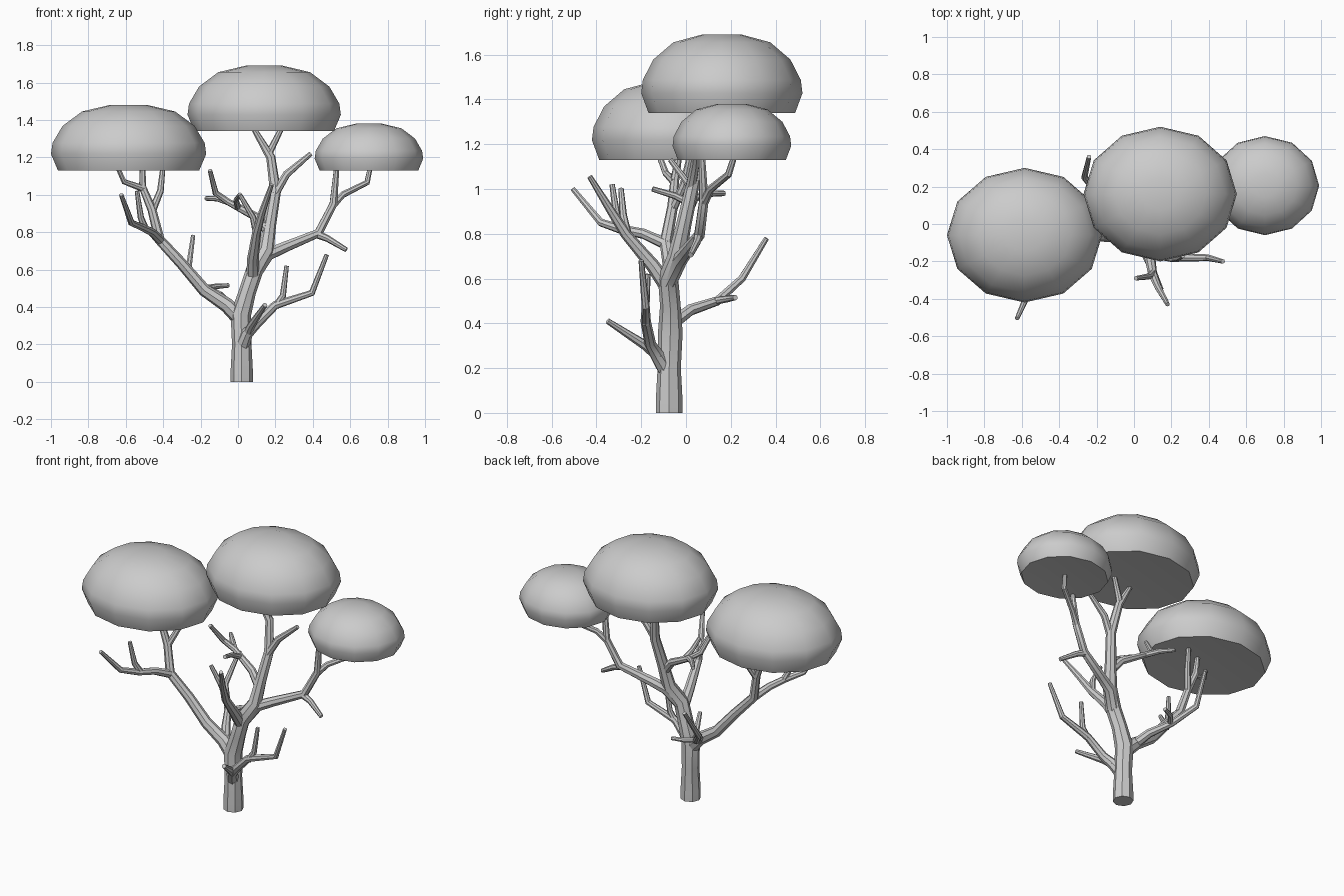
import bpy, bmesh
from math import cos, sin, pi


def finish(obj, angle):
    bpy.ops.object.select_all(action='DESELECT')
    obj.select_set(True)
    bpy.context.view_layer.objects.active = obj
    if obj.type == 'CURVE':
        bpy.ops.object.convert(target='MESH')
    bpy.ops.object.shade_smooth_by_angle(angle=angle)


def limb(name, *paths):
    """Eight-sided tapered tubes; each path point is (x, y, z, radius)."""
    cu = bpy.data.curves.new(name, 'CURVE')
    cu.dimensions = '3D'
    cu.bevel_depth = 1.0
    cu.bevel_resolution = 2
    cu.use_fill_caps = True
    for path in paths:
        sp = cu.splines.new('POLY')
        sp.points.add(len(path) - 1)
        for p, (x, y, z, r) in zip(sp.points, path):
            p.co = (x, y, z, 1)
            p.radius = r
    obj = bpy.data.objects.new(name, cu)
    bpy.context.collection.objects.link(obj)
    finish(obj, 0.7)


def canopy(name, centre, size, segments=12):
    """Low-poly cushion dome, turned from one profile of (radius, height)."""
    profile = [(0.24, 1.0), (0.60, 0.90), (0.85, 0.68), (0.98, 0.42),
               (1.0, 0.25), (0.91, 0.0), (0.5, 0.03)]
    bm = bmesh.new()
    rings = []
    for r, h in profile:
        rings.append([bm.verts.new((r * size[0] * cos(2 * pi * i / segments),
                                    r * size[1] * sin(2 * pi * i / segments),
                                    h * size[2])) for i in range(segments)])
    for a, b in zip(rings, rings[1:]):
        for i in range(segments):
            j = (i + 1) % segments
            bm.faces.new((a[i], b[i], b[j], a[j]))
    bm.faces.new(rings[0])
    bm.faces.new(rings[-1][::-1])
    bmesh.ops.recalc_face_normals(bm, faces=bm.faces)
    me = bpy.data.meshes.new(name)
    bm.to_mesh(me)
    bm.free()
    obj = bpy.data.objects.new(name, me)
    obj.location = centre
    bpy.context.collection.objects.link(obj)
    finish(obj, 1.0)


# Foliage cushions
canopy("canopy_left", (-0.585, -0.06, 1.13), (0.415, 0.36, 0.35))
canopy("canopy_middle", (0.14, 0.16, 1.34), (0.41, 0.36, 0.35))
canopy("canopy_right", (0.70, 0.205, 1.13), (0.29, 0.265, 0.25))

# Trunk running on into the central limb
limb("trunk",
     [(0.02, -0.075, 0, 0.06), (0.02, -0.075, 0.05, 0.06),
      (0.02, -0.075, 0.2, 0.052), (0.015, -0.07, 0.36, 0.055),
      (0.05, -0.07, 0.48, 0.046), (0.09, -0.08, 0.60, 0.046),
      (0.15, -0.04, 0.70, 0.042), (0.17, -0.01, 0.84, 0.034),
      (0.20, 0.03, 1.02, 0.03), (0.175, 0.07, 1.2, 0.025),
      (0.08, 0.06, 1.36, 0.014)],
     [(0.175, 0.07, 1.19, 0.02), (0.17, 0.07, 1.23, 0.02), (0.235, 0.1, 1.36, 0.014)],
     [(0.195, 0.02, 1.0, 0.024), (0.26, 0.04, 1.11, 0.021), (0.39, 0.05, 1.22, 0.013)])

# Inner twigs on the central limb
limb("inner_branch",
     [(0.165, -0.02, 0.80, 0.028), (0.10, 0.0, 0.88, 0.024), (-0.05, 0.04, 0.96, 0.018),
      (-0.12, 0.02, 1.01, 0.017), (-0.15, -0.07, 1.13, 0.012)],
     [(-0.05, 0.04, 0.96, 0.018), (-0.11, 0.10, 0.98, 0.016), (-0.17, 0.17, 0.98, 0.012)],
     [(0.0, 0.02, 0.935, 0.018), (-0.01, -0.05, 0.97, 0.015), (0.01, -0.15, 1.0, 0.012)])

# Left limb with its front fork and the twigs holding the canopy
limb("left_limb",
     [(0.02, -0.07, 0.33, 0.045), (-0.06, -0.06, 0.41, 0.04), (-0.18, -0.06, 0.49, 0.034),
      (-0.30, -0.07, 0.63, 0.03), (-0.42, -0.09, 0.76, 0.028),
      (-0.46, -0.06, 0.92, 0.024), (-0.51, -0.05, 1.04, 0.02), (-0.51, -0.03, 1.16, 0.014)],
     [(-0.50, -0.05, 1.03, 0.019), (-0.61, -0.09, 1.07, 0.015), (-0.645, -0.12, 1.15, 0.013)],
     [(-0.46, -0.06, 0.91, 0.021), (-0.415, -0.01, 1.02, 0.018), (-0.40, 0.02, 1.16, 0.013)],
     [(-0.41, -0.08, 0.75, 0.026), (-0.46, -0.19, 0.80, 0.023), (-0.50, -0.29, 0.82, 0.021),
      (-0.57, -0.38, 0.85, 0.018), (-0.625, -0.505, 1.0, 0.012)],
     [(-0.495, -0.28, 0.815, 0.02), (-0.52, -0.31, 0.88, 0.017), (-0.54, -0.33, 1.02, 0.012)])

# Low branch at the back left
limb("back_branch",
     [(-0.05, -0.06, 0.40, 0.03), (-0.10, 0.02, 0.46, 0.026), (-0.17, 0.14, 0.50, 0.021),
      (-0.265, 0.25, 0.60, 0.018), (-0.24, 0.36, 0.78, 0.012)],
     [(-0.165, 0.13, 0.50, 0.018), (-0.12, 0.19, 0.51, 0.015), (-0.05, 0.22, 0.515, 0.012)])

# Right limb under the small canopy
limb("right_limb",
     [(0.09, -0.08, 0.58, 0.038), (0.16, -0.03, 0.68, 0.035), (0.25, 0.0, 0.72, 0.03),
      (0.43, 0.06, 0.795, 0.025), (0.51, 0.08, 0.95, 0.022), (0.53, 0.07, 1.17, 0.014)],
     [(0.42, 0.055, 0.79, 0.022), (0.48, 0.05, 0.765, 0.018), (0.58, 0.02, 0.705, 0.013)],
     [(0.505, 0.08, 0.94, 0.021), (0.56, 0.11, 1.0, 0.018), (0.69, 0.19, 1.065, 0.016),
      (0.71, 0.22, 1.16, 0.013)])

# Tall branch leaning out to the front
limb("front_branch",
     [(0.08, -0.08, 0.56, 0.036), (0.08, -0.15, 0.66, 0.031), (0.10, -0.27, 0.80, 0.024),
      (0.13, -0.34, 0.91, 0.019), (0.18, -0.43, 1.055, 0.012)],
     [(0.10, -0.26, 0.79, 0.02), (0.08, -0.28, 0.88, 0.017), (0.01, -0.29, 1.0, 0.012)])

# Low branch at the front right
limb("low_branch",
     [(0.02, -0.08, 0.18, 0.04), (0.05, -0.13, 0.26, 0.032), (0.10, -0.16, 0.31, 0.026),
      (0.20, -0.18, 0.41, 0.023), (0.395, -0.18, 0.475, 0.018), (0.475, -0.2, 0.68, 0.012)],
     [(0.20, -0.18, 0.40, 0.02), (0.24, -0.18, 0.46, 0.017), (0.26, -0.17, 0.62, 0.012)],
     [(0.05, -0.12, 0.25, 0.027), (0.07, -0.18, 0.30, 0.022), (0.145, -0.35, 0.41, 0.013)])
